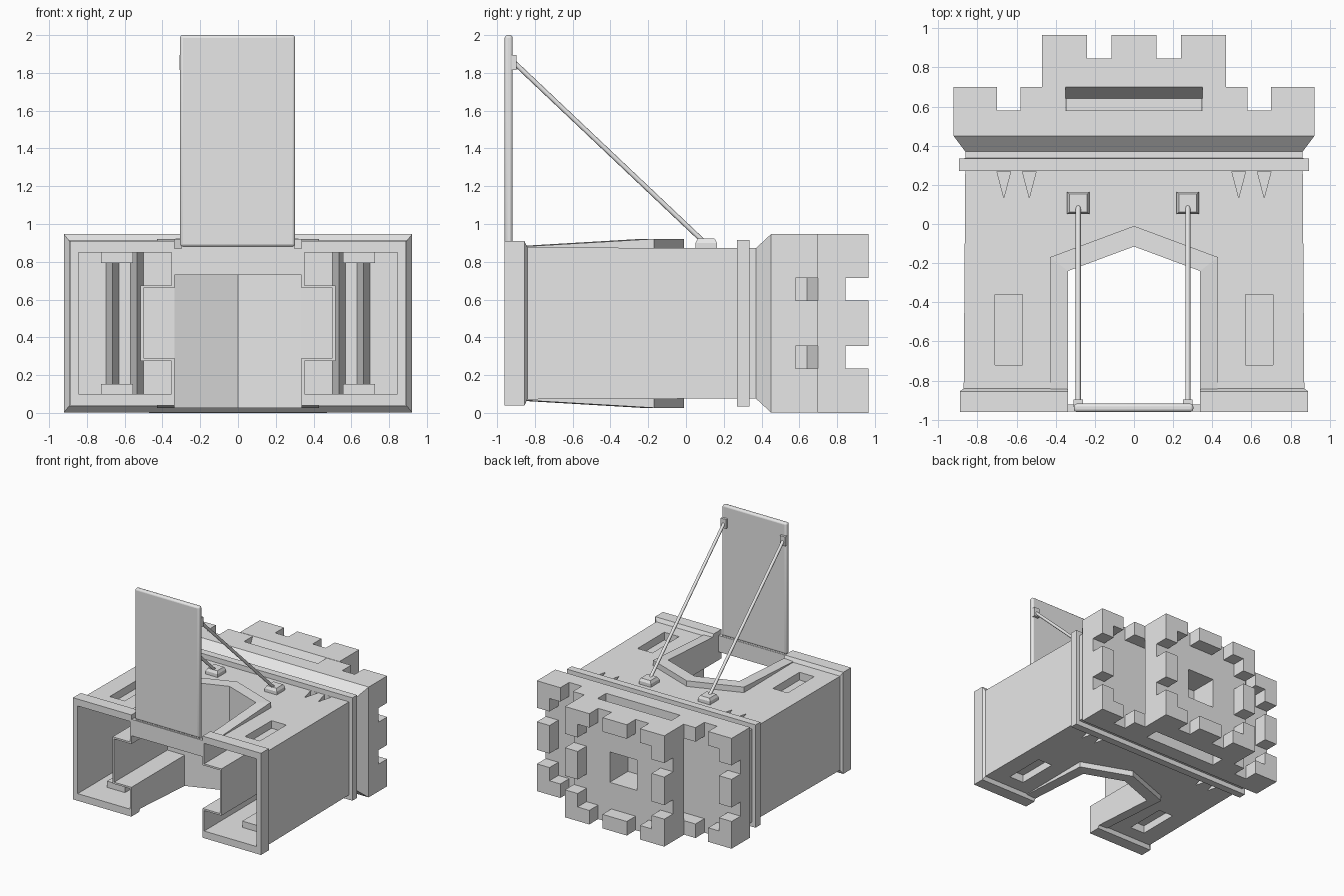
import bpy, bmesh, math
from mathutils import Vector

if "Cube" in bpy.data.objects:
    bpy.data.objects.remove(bpy.data.objects["Cube"])

MID = 0.474  # depth centre of the gatehouse

stone = bpy.data.materials.new("stone_grey")
stone.use_nodes = True
stone.diffuse_color = (0.8, 0.8, 0.8, 1)
stone.node_tree.nodes["Principled BSDF"].inputs["Base Color"].default_value = (0.8, 0.8, 0.8, 1)


def loft(name, rings):
    """Closed solid through rings of points."""
    bm = bmesh.new()
    loops = [[bm.verts.new(p) for p in ring] for ring in rings]
    for a, b in zip(loops, loops[1:]):
        for i in range(len(a)):
            j = (i + 1) % len(a)
            bm.faces.new((a[i], a[j], b[j], b[i]))
    bm.faces.new(loops[0][::-1])
    bm.faces.new(loops[-1])
    bmesh.ops.recalc_face_normals(bm, faces=bm.faces)
    mesh = bpy.data.meshes.new(name)
    bm.to_mesh(mesh)
    bm.free()
    mesh.materials.append(stone)
    obj = bpy.data.objects.new(name, mesh)
    bpy.context.collection.objects.link(obj)
    return obj


def prism(name, pts, z0, z1):
    return loft(name, [[(x, y, z) for x, y in pts] for z in (z0, z1)])


def box(name, x0, x1, y0, y1, z0, z1):
    return prism(name, [(x0, y0), (x1, y0), (x1, y1), (x0, y1)], z0, z1)


def turret(name, profile):
    """Rectangular rings given as (y, half width, half depth)."""
    return loft(name, [[(sx * w, y, MID + sz * d) for sx, sz in
                        ((-1, -1), (1, -1), (1, 1), (-1, 1))] for y, w, d in profile])


def combine(obj, tool, operation="DIFFERENCE"):
    mod = obj.modifiers.new("bool", "BOOLEAN")
    mod.operation, mod.solver, mod.object = operation, "EXACT", tool
    graph = bpy.context.evaluated_depsgraph_get()
    mesh = bpy.data.meshes.new_from_object(obj.evaluated_get(graph))
    obj.modifiers.clear()
    obj.data = mesh
    bpy.data.objects.remove(tool)


def battlement(obj, y0, w, d, x_gaps, z_gaps, wall=0.12):
    """Hollow the top and cut the crenels through it."""
    combine(obj, box("cut", -w + wall, w - wall, y0, 1.2, MID - d + wall, MID + d - wall))
    for a, b in x_gaps:
        combine(obj, box("cut", a, b, y0, 1.2, -0.2, 1.2))
    for a, b in z_gaps:
        combine(obj, box("cut", -1.2, 1.2, y0, 1.2, a, b))


# Gatehouse shell: plinth, wall, band, flare and parapet
body = turret("gatehouse", [
    (-0.96, 0.89, 0.435), (-0.855, 0.89, 0.435), (-0.84, 0.87, 0.402),
    (0.27, 0.862, 0.398), (0.271, 0.893, 0.44), (0.335, 0.893, 0.44),
    (0.336, 0.862, 0.398), (0.37, 0.862, 0.398), (0.45, 0.922, 0.472),
    (0.70, 0.922, 0.472)])
Z_GAPS = [(0.235, 0.355), (0.595, 0.715)]
battlement(body, 0.58, 0.922, 0.472, [(-0.70, -0.58), (-0.35, 0.35), (0.58, 0.70)], Z_GAPS)

# Pointed gate passage with side niches
arch = [(-0.337, -1.1), (0.337, -1.1), (0.337, -0.24), (0, -0.115), (-0.337, -0.24)]
combine(body, prism("cut", arch, -0.2, 1.2))
combine(body, box("cut", -0.5, 0.5, -1.1, -0.24, 0.29, 0.66))

# Hollow side chambers, open below
for s in (-1, 1):
    room = [(0.352, 0.10), (0.845, 0.10), (0.845, 0.85), (0.352, 0.85),
            (0.352, 0.675), (0.515, 0.675), (0.515, 0.275), (0.352, 0.275)]
    combine(body, loft("cut", [[(s * x, y, z) for x, z in room] for y in (-1.1, 0.265)]))

    # Triangular corbel grooves running through the chamber
    for x in (0.535, 0.665):
        tri = [(s * x - 0.035, 0.268), (s * x + 0.035, 0.268), (s * x, 0.135)]
        combine(body, prism("add", tri, 0.09, 0.86), "UNION")
        for z0, z1 in ((-0.1, 0.13), (0.82, 1.1)):
            combine(body, prism("cut", tri, z0, z1))

    # Recessed slit windows, front and back
    for sz in (-1, 1):
        near, deep, far = (MID + sz * k for k in (0.385, 0.335, 0.6))
        lo, hi = sorted((near, MID + sz * 0.32))
        combine(body, box("add", s * 0.64 - 0.085, s * 0.64 + 0.085, -0.735, -0.345, lo, hi), "UNION")
        lo, hi = sorted((deep, far))
        combine(body, box("cut", s * 0.64 - 0.07, s * 0.64 + 0.07, -0.72, -0.36, lo, hi))

# Upper tower with its own battlement and roof hatch
tower = turret("upper_tower", [(0.57, 0.348, 0.35), (0.64, 0.348, 0.35),
                               (0.70, 0.47, 0.474), (0.965, 0.47, 0.474)])
battlement(tower, 0.845, 0.47, 0.474, [(-0.24, -0.115), (0.115, 0.24)], Z_GAPS)
combine(tower, box("cut", -0.13, 0.13, 0.60, 1.2, MID - 0.13, MID + 0.13))

# Raised arch surrounds, growing prouder toward the peak
outer = [(0.425, -0.89), (0.43, -0.17), (0, -0.01), (-0.43, -0.17), (-0.425, -0.89)]
inner = [(0.337, -0.955), (0.337, -0.24), (0, -0.115), (-0.337, -0.24), (-0.337, -0.955)]
rise = [0.405, 0.447, 0.447, 0.447, 0.405]
for name, sz in (("front_arch_trim", 1), ("back_arch_trim", -1)):
    loft(name, [[(ox, oy, MID + sz * 0.38), (ox, oy, MID + sz * h),
                 (ix, iy, MID + sz * h), (ix, iy, MID + sz * 0.38)]
                for (ox, oy), (ix, iy), h in zip(outer, inner, rise)])

# Drawbridge and its threshold
bridge = box("drawbridge", -0.307, 0.303, -0.96, -0.918, 0.88, 2.0)
bevel = bridge.modifiers.new("bevel", "BEVEL")
bevel.width, bevel.segments = 0.015, 3
box("threshold", -0.34, 0.34, -0.957, -0.922, 0.73, 0.87)
hinge = box("hinge_bar", -0.30, 0.30, -0.95, -0.925, 0.86, 0.89)


def rope(name, a, b, radius):
    a, b = Vector(a), Vector(b)
    bpy.ops.mesh.primitive_cylinder_add(vertices=8, radius=radius, depth=(b - a).length,
                                        location=(a + b) / 2)
    obj = bpy.context.object
    obj.name = name
    obj.rotation_euler = (b - a).to_track_quat("Z", "Y").to_euler()
    obj.data.materials.append(stone)
    return obj


# Hoisting ropes with wall anchors and bridge brackets
smooth = [bridge]
for side, x in (("right", -0.285), ("left", 0.275)):
    smooth.append(rope(side + "_rope", (x, 0.10, 0.90), (x, -0.915, 1.86), 0.013))
    loft(side + "_anchor", [[(x + sx * w, 0.107 + sy * w, z) for sx, sy in
                             ((-1, -1), (1, -1), (1, 1), (-1, 1))]
                            for w, z in ((0.057, 0.865), (0.057, 0.90), (0.045, 0.922))])
    box(side + "_bracket", x - 0.025, x + 0.025, -0.935, -0.897, 1.815, 1.895)

bpy.ops.object.select_all(action="DESELECT")
for obj in smooth:
    obj.select_set(True)
bpy.context.view_layer.objects.active = bridge
bpy.ops.object.shade_smooth_by_angle(angle=math.radians(50))
